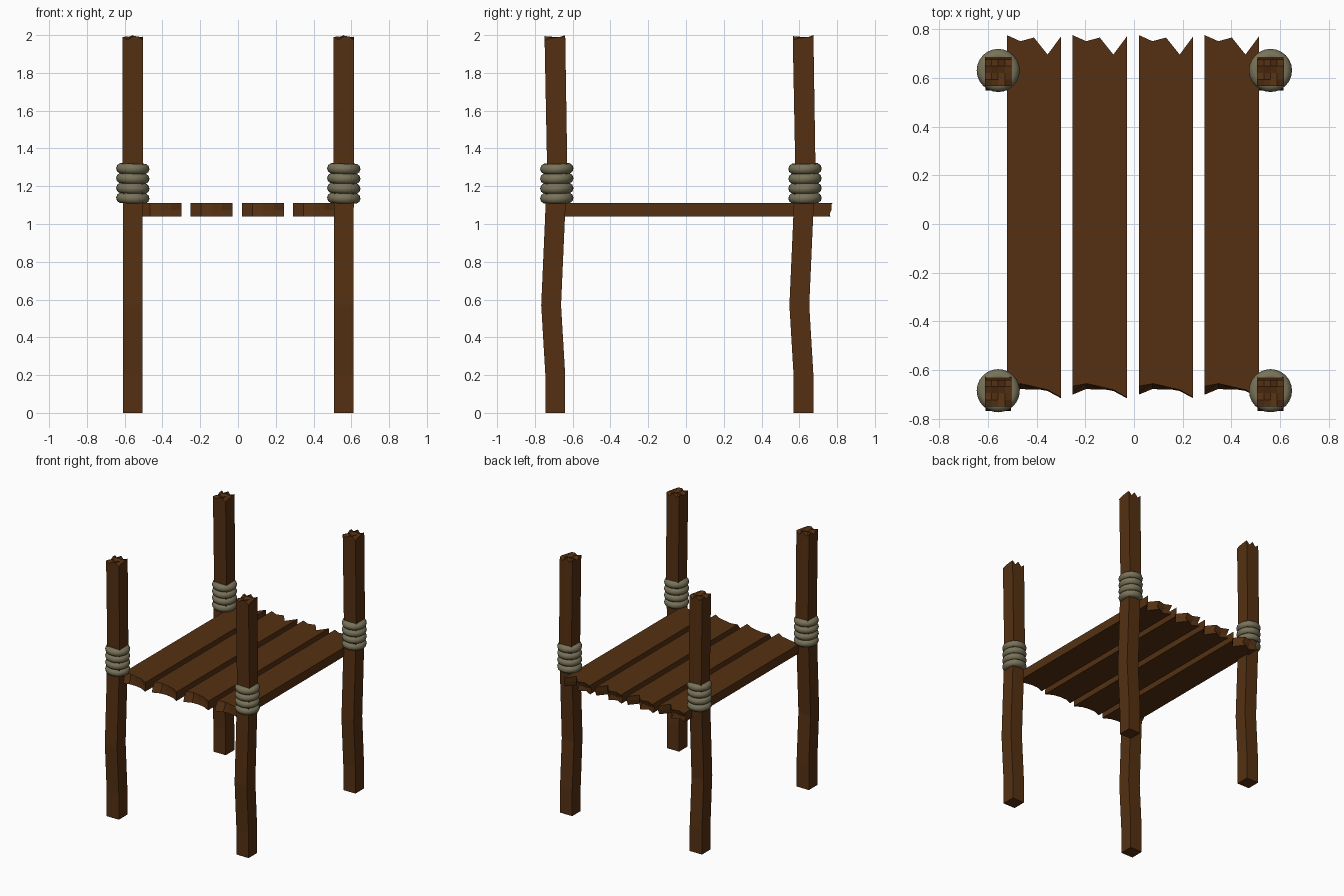
import bpy, bmesh, random
from mathutils import Vector

if "Cube" in bpy.data.objects:
    bpy.data.objects.remove(bpy.data.objects["Cube"])

random.seed(4)


def material(name, color):
    m = bpy.data.materials.new(name)
    m.diffuse_color = (*color, 1)
    m.use_nodes = True
    m.node_tree.nodes["Principled BSDF"].inputs["Base Color"].default_value = m.diffuse_color
    return m


WOOD = material("wood", (0.09, 0.03, 0.006))
ROPE = material("rope", (0.19, 0.17, 0.10))


def bar(name, nu, nv, count, point):
    """Loft a nu x nv grid section; only the two end grids have interior points."""
    bm = bmesh.new()
    rim = ([(u, 0) for u in range(nu)] + [(nu, v) for v in range(nv)]
           + [(u, nv) for u in range(nu, 0, -1)] + [(0, v) for v in range(nv, 0, -1)])
    rings = []
    for i in range(count):
        end = i in (0, count - 1)
        keys = [(u, v) for u in range(nu + 1) for v in range(nv + 1)] if end else rim
        ring = {k: bm.verts.new(point(i, *k)) for k in keys}
        rings.append(ring)
        if end:
            for u in range(nu):
                for v in range(nv):
                    bm.faces.new([ring[k] for k in ((u, v), (u + 1, v), (u + 1, v + 1), (u, v + 1))])
    for a, b in zip(rings, rings[1:]):
        for k, q in zip(rim, rim[1:] + rim[:1]):
            bm.faces.new((a[k], a[q], b[q], b[k]))
    bmesh.ops.recalc_face_normals(bm, faces=bm.faces)
    me = bpy.data.meshes.new(name)
    bm.to_mesh(me)
    bm.free()
    me.materials.append(WOOD)
    ob = bpy.data.objects.new(name, me)
    bpy.context.collection.objects.link(ob)
    return ob


# Crooked posts with splintered tops: (y offset, z, width)
SPINE = [(0, 0, .105), (0, .2, .105), (-.022, .57, .105), (-.003, 1.0, .105),
         (.01, 1.3, .107), (-.002, 1.98, .109)]
N = 4
JAG = {(u, v): random.uniform(-.02, .016) for u in range(N + 1) for v in range(N + 1)}
for v, h in enumerate((.015, .005, -.008, .01, .02)):
    JAG[(2, v)] = h
    JAG[(0, v)] = min(h, .01)


def post_point(i, u, v):
    y, z, w = SPINE[i]
    if i == len(SPINE) - 1:
        z += JAG[(u, v)]
    return Vector(((u / N - .5) * w, y + (v / N - .5) * w, z))


# Rope wraps are stacked, slightly tilted rings
def rope_wrap(name, x, y):
    rings = []
    for k in range(4):
        bpy.ops.mesh.primitive_torus_add(
            location=(x, y, 1.137 + .052 * k), rotation=(.02, .03, 0),
            major_segments=24, minor_segments=10, major_radius=.06, minor_radius=.0285)
        rings.append(bpy.context.object)
    bpy.ops.object.select_all(action='DESELECT')
    for r in rings:
        r.select_set(True)
    bpy.context.view_layer.objects.active = rings[0]
    bpy.ops.object.join()
    ob = bpy.context.object
    ob.name = name
    ob.data.materials.append(ROPE)
    bpy.ops.object.shade_smooth()


for side, x in (("left", -.557), ("right", .56)):
    for end, y in (("front", -.692), ("back", .622)):
        bar(f"{end}_{side}_post", N, N, len(SPINE), post_point).location = (x, y, 0)
        rope_wrap(f"{end}_{side}_rope", x, y + .008)

# Deck planks with broken ends: y of each column for bottom, middle, top rows
FRONT = [(-.700, -.677, -.675, -.685, -.715),
         (-.690, -.655, -.680, -.670, -.713),
         (-.665, -.655, -.667, -.680, -.712)]
BACK = [(.765, .735, .765, .690, .755),
        (.745, .750, .740, .695, .770),
        (.775, .750, .765, .695, .770)]


def plank_point(i, u, v):
    y = FRONT[v][u] if i == 0 else BACK[v][u] if i == 2 else 0
    return Vector((u / 4 * .223, y, 1.04 + .035 * v))


for n, x in enumerate((-.522, -.252, .02, .29)):
    bar(f"deck_plank_{n + 1}", 4, 2, 3, plank_point).location.x = x
